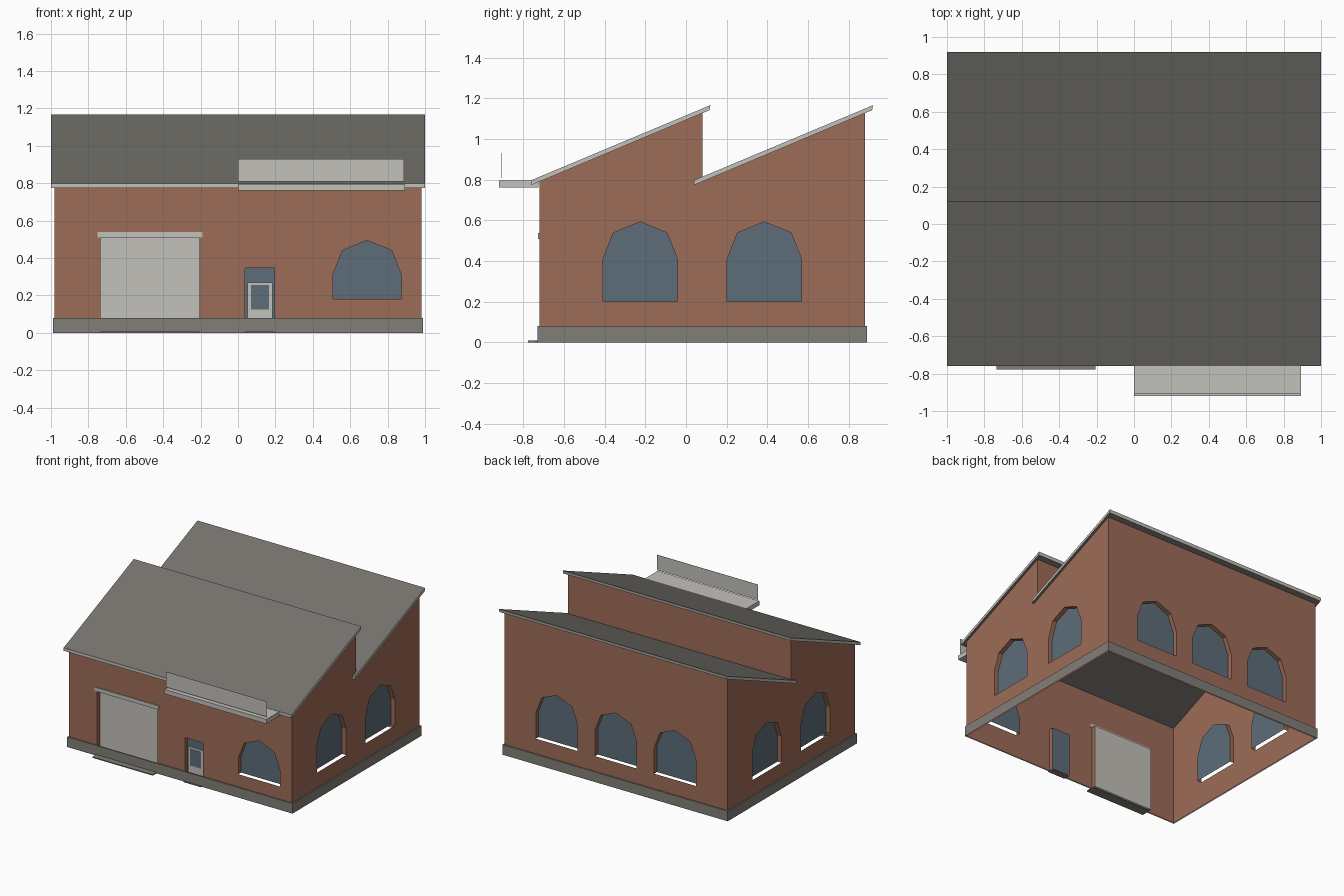
import bpy, bmesh
from mathutils import Vector

if "Cube" in bpy.data.objects:
    bpy.data.objects.remove(bpy.data.objects["Cube"])


def material(name, r, g, b):
    def linear(v):
        v /= 255
        return v / 12.92 if v < 0.04045 else ((v + 0.055) / 1.055) ** 2.4
    m = bpy.data.materials.new(name)
    m.diffuse_color = (linear(r), linear(g), linear(b), 1)
    m.use_nodes = True
    m.node_tree.nodes["Principled BSDF"].inputs["Base Color"].default_value = m.diffuse_color
    return m


BRICK = material("red brick", 158, 108, 88)
GLASS = material("blue grey glass", 93, 109, 122)
LIGHT = material("light grey trim", 196, 193, 186)
ROOF = material("dark grey roofing", 118, 115, 109)
BASE = material("mid grey concrete", 130, 127, 120)

X, Y0, Y1, STEP = 0.98, -0.72, 0.88, 0.08      # wall planes and the sawtooth step
RECESS = 0.035


def finish(name, bm, *mats):
    me = bpy.data.meshes.new(name)
    bm.to_mesh(me)
    bm.free()
    for m in mats:
        me.materials.append(m)
    ob = bpy.data.objects.new(name, me)
    bpy.context.collection.objects.link(ob)
    return ob


def box(name, lo, hi, mat):
    bm = bmesh.new()
    bmesh.ops.create_cube(bm, size=1)
    for v in bm.verts:
        v.co = [lo[i] + (v.co[i] + 0.5) * (hi[i] - lo[i]) for i in range(3)]
    return finish(name, bm, mat)


def face_towards(bm, points, direction):
    f = bm.faces.new([bm.verts.new(p) for p in points])
    f.normal_update()
    if f.normal.dot(direction) < 0:
        f.normal_flip()


def arch(c, sill, spring):
    """Seven-point arched window outline, starting and ending on the sill."""
    half = [(0.183, sill), (0.183, spring), (0.132, spring + 0.13)]
    return ([(c - u, z) for u, z in half] + [(c, spring + 0.184)]
            + [(c + u, z) for u, z in reversed(half)])


def rect(u0, u1, z0, z1):
    return [(u0, z0), (u0, z1), (u1, z1), (u1, z0)]


def wall(name, origin, u_dir, normal, outline, holes=(), panels=()):
    """Thin wall with openings, reveals without a sill, and recessed panels."""
    o, u_dir, n = Vector(origin), Vector(u_dir), Vector(normal)

    def at(p, depth=0):
        return o + u_dir * p[0] + Vector((0, 0, p[1])) - n * depth

    bm = bmesh.new()
    edges = []
    for loop in [outline, *holes]:
        vs = [bm.verts.new(at(p)) for p in loop]
        edges += [bm.edges.new((vs[i - 1], vs[i])) for i in range(len(vs))]
    bmesh.ops.triangle_fill(bm, use_beauty=True, edges=edges, normal=n)
    for f in bm.faces:
        f.normal_update()
        if f.normal.dot(n) < 0:
            f.normal_flip()
    for h in holes:
        centre = sum((at(p) for p in h), Vector()) / len(h)
        for a, b in zip(h, h[1:]):
            face_towards(bm, [at(a), at(b), at(b, RECESS), at(a, RECESS)],
                         centre - (at(a) + at(b)) / 2)
    finish(name, bm, BRICK)
    for i, (h, mat) in enumerate(zip(holes, panels)):
        bm = bmesh.new()
        face_towards(bm, [at(p, RECESS) for p in h], n)
        finish(f"{name}_panel_{i + 1}", bm, mat)


# Front wall: garage opening, entrance opening, one low window
GARAGE = rect(-0.735, -0.205, 0.003, 0.51)
ENTRY = rect(0.038, 0.195, 0.003, 0.345)
wall("front_wall", (0, Y0, 0), (1, 0, 0), (0, -1, 0), rect(-X, X, 0, 0.79),
     [GARAGE, ENTRY, arch(0.69, 0.18, 0.31)], [LIGHT, GLASS, GLASS])

# Back wall with three windows
wall("back_wall", (0, Y1, 0), (1, 0, 0), (0, 1, 0), rect(-X, X, 0, 1.13),
     [arch(c, 0.2, 0.408) for c in (-0.52, 0, 0.52)], [GLASS] * 3)

# Sawtooth side walls, two windows each
saw = [(Y0, 0), (Y0, 0.79), (STEP, 1.13), (STEP, 0.79), (Y1, 1.13), (Y1, 0)]
for side, s in (("right", 1), ("left", -1)):
    wall(side + "_wall", (s * X, 0, 0), (0, 1, 0), (s, 0, 0), saw,
         [arch(c, 0.2, 0.408) for c in (-0.225, 0.385)], [GLASS] * 2)

# Upright wall in the sawtooth step
wall("step_wall", (0, STEP, 0), (1, 0, 0), (0, 1, 0), rect(-X, X, 0.79, 1.13))

# Roof slabs: dark top and underside, light edges
for name, y in (("front_roof", -0.76), ("rear_roof", 0.04)):
    bm = bmesh.new()
    prof = [(y, 0.773), (y + 0.875, 1.141), (y + 0.88, 1.166), (y, 0.797)]
    end = bm.faces.new([bm.verts.new((-1, a, b)) for a, b in prof])
    ext = bmesh.ops.extrude_face_region(bm, geom=[end])["geom"]
    bmesh.ops.translate(bm, vec=(2, 0, 0),
                        verts=[v for v in ext if isinstance(v, bmesh.types.BMVert)])
    bmesh.ops.recalc_face_normals(bm, faces=bm.faces)
    for f in bm.faces:
        f.material_index = 0 if abs(f.normal.z) > 0.7 else 1
    finish(name, bm, ROOF, LIGHT)

# Concrete base band, open underneath
bm = bmesh.new()
rings = []
for inset, z in ((0, 0), (0, 0.08), (0.01, 0.08)):
    x, a, b = 0.99 - inset, -0.73 + inset, 0.89 - inset
    rings.append([bm.verts.new(p) for p in
                  ((-x, a, z), (x, a, z), (x, b, z), (-x, b, z))])
for low, high in zip(rings, rings[1:]):
    for i in range(4):
        bm.faces.new((low[i - 1], low[i], high[i], high[i - 1]))
finish("base_band", bm, BASE)

# Garage lintel and ground slabs
box("garage_lintel", (-0.75, -0.727, 0.508), (-0.19, -0.715, 0.538), LIGHT)
box("garage_ramp", (-0.735, -0.777, 0), (-0.205, -0.70, 0.008), BASE)
box("entry_step", (0.038, -0.74, 0), (0.195, -0.69, 0.006), BASE)

# Entrance door leaf, its glass, and the transom
D = Y0 + RECESS
box("entry_door", (0.05, D - 0.012, 0.004), (0.185, D - 0.001, 0.27), LIGHT)
box("entry_door_glass", (0.07, D - 0.015, 0.125), (0.165, D - 0.011, 0.255), GLASS)
box("entry_transom", (0.046, D - 0.008, 0.283), (0.187, D - 0.001, 0.33), GLASS)

# Canopy with a thin upright sign board
box("canopy", (0, -0.92, 0.76), (0.893, -0.725, 0.795), LIGHT)
box("sign_board", (0, -0.906, 0.808), (0.888, -0.904, 0.93), LIGHT)
